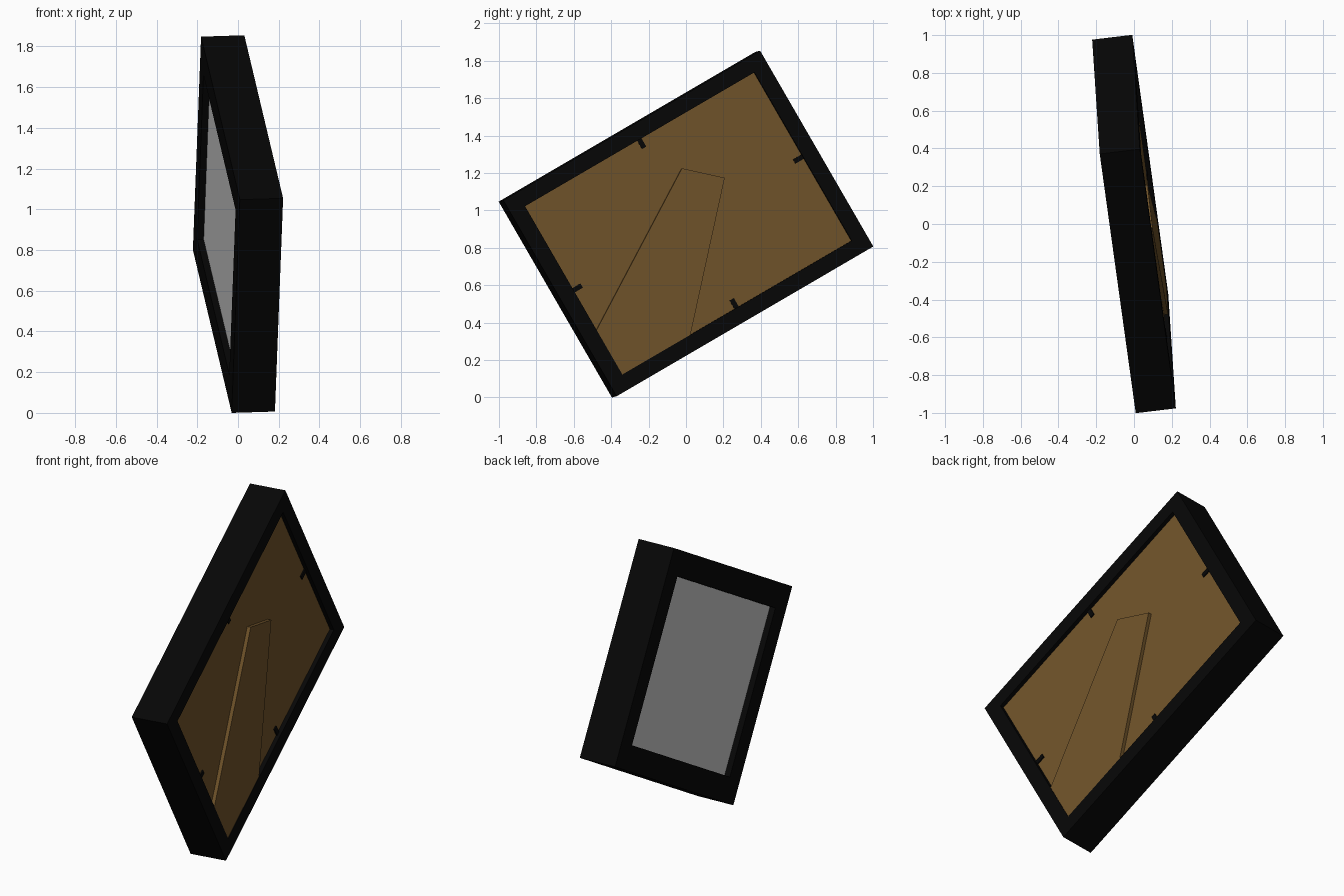
import bpy, bmesh
from mathutils import Vector, Matrix

cube = bpy.data.objects.get("Cube")
if cube:
    bpy.data.objects.remove(cube, do_unlink=True)

# Half length, half width and half thickness of the frame
HL, HW, HT = 0.8, 0.605, 0.107
BACK_BORDER, BACK_DEPTH = 0.085, 0.024
FRONT_BORDER, FRONT_DEPTH = 0.138, 0.032

# Tilted pose: local x along the length, y along the width, z out of the back
u = Vector((-0.119, 0.857, 0.5)).normalized()
n = u.cross(Vector((0.04, -0.605, 1.05))).normalized()
v = n.cross(u)
height = abs(u.z) * HL + abs(v.z) * HW + abs(n.z) * HT
POSE = Matrix.Translation((0, 0, height)) @ Matrix((u, v, n)).transposed().to_4x4()


def material(name, color):
    m = bpy.data.materials.new(name)
    m.use_nodes = True
    m.diffuse_color = (*color, 1)
    bsdf = next(k for k in m.node_tree.nodes if k.type == 'BSDF_PRINCIPLED')
    bsdf.inputs["Base Color"].default_value = (*color, 1)
    return m


black = material("black_paint", (0.002, 0.002, 0.002))
brown = material("brown_board", (0.162, 0.087, 0.023))
grey = material("grey_picture", (0.6, 0.6, 0.6))


def finish(name, bm, mat):
    bmesh.ops.recalc_face_normals(bm, faces=bm.faces)
    mesh = bpy.data.meshes.new(name)
    bm.to_mesh(mesh)
    bm.free()
    mesh.materials.append(mat)
    obj = bpy.data.objects.new(name, mesh)
    obj.matrix_world = POSE
    bpy.context.collection.objects.link(obj)
    return obj


def prism(name, outline, z0, z1, mat):
    bm = bmesh.new()
    low = [bm.verts.new((x, y, z0)) for x, y in outline]
    face = bm.faces.new(low)
    top = bmesh.ops.extrude_face_region(bm, geom=[face])["geom"]
    for e in top:
        if isinstance(e, bmesh.types.BMVert):
            e.co.z = z1
    return finish(name, bm, mat)


def rectangle(cx, cy, hx, hy):
    return [(cx - hx, cy - hy), (cx + hx, cy - hy), (cx + hx, cy + hy), (cx - hx, cy + hy)]


# Frame: a stepped moulding profile swept round the rectangle
floor = HT - BACK_DEPTH
profile = [(0, -HT), (0, HT), (BACK_BORDER, HT), (BACK_BORDER, 0),
           (FRONT_BORDER, 0), (FRONT_BORDER, -HT)]
bm = bmesh.new()
rings = [[bm.verts.new((x, y, z)) for x, y in rectangle(0, 0, HL - inset, HW - inset)]
         for inset, z in profile]
for a, b in zip(rings, rings[1:] + rings[:1]):
    for i in range(4):
        j = (i + 1) % 4
        bm.faces.new((a[i], a[j], b[j], b[i]))
finish("frame", bm, black)

# Backing board and picture
bx, by = HL - BACK_BORDER, HW - BACK_BORDER
prism("backing_board", rectangle(0, 0, bx, by), 0, floor, brown)
prism("picture", rectangle(0, 0, HL - FRONT_BORDER, HW - FRONT_BORDER),
      FRONT_DEPTH - HT, 0, grey)

# Folded stand leg, widening into the corner of the back recess
leg = [(0.119, 0.272), (-bx, -0.245), (-bx, -by), (-0.29, -by), (0.293, 0.113)]
prism("stand_leg", leg, floor, floor + 0.021, brown)

# Thin retaining tabs in the middle of each side
for side, s in (("start", -1), ("end", 1)):
    prism("tab_length_" + side, rectangle(s * (bx - 0.02), 0, 0.032, 0.013),
          floor, floor + 0.007, black)
    prism("tab_width_" + side, rectangle(0, s * (by - 0.02), 0.013, 0.032),
          floor, floor + 0.007, black)
